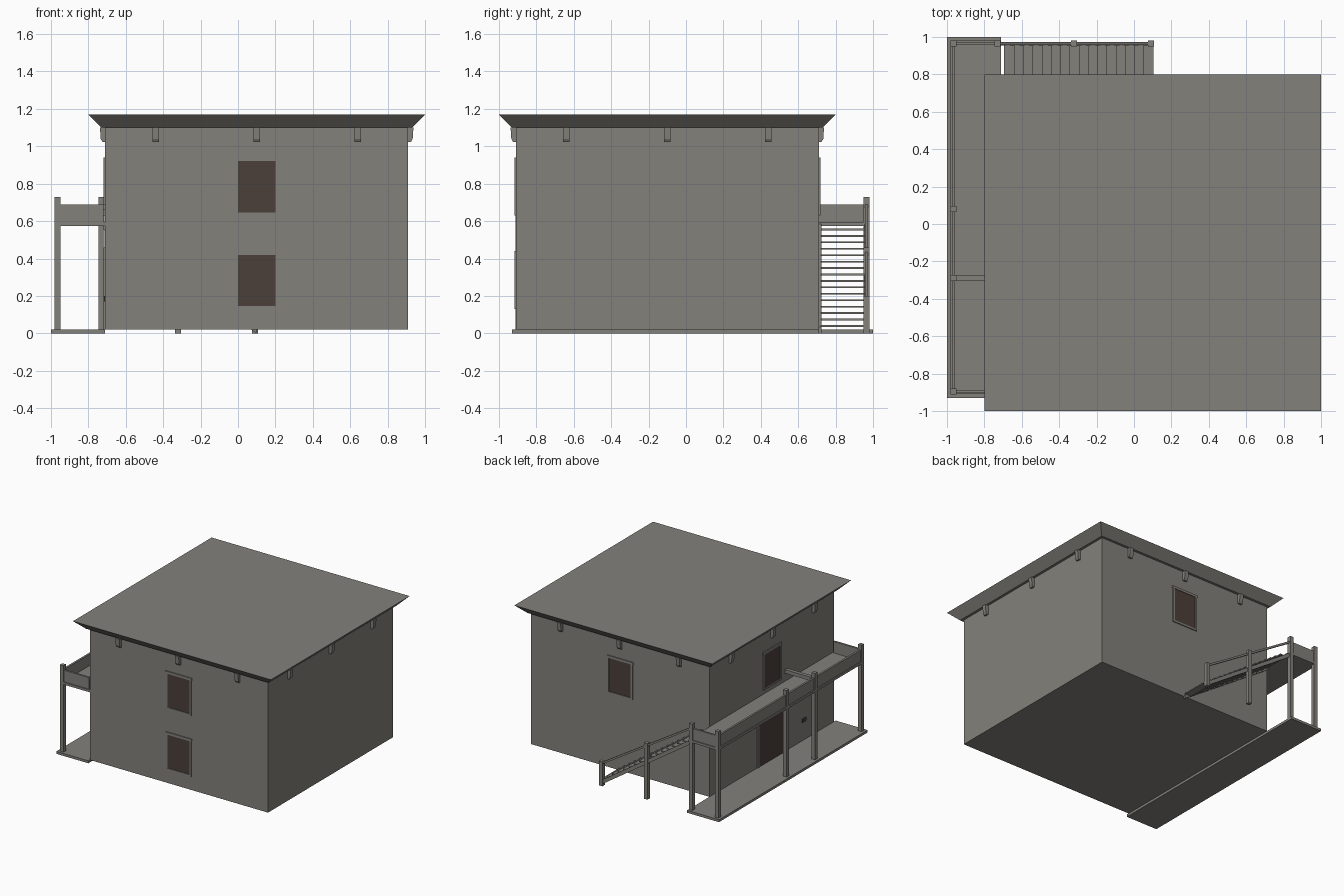
import bpy, bmesh, math
from mathutils import Vector

if "Cube" in bpy.data.objects:
    bpy.data.objects.remove(bpy.data.objects["Cube"])


def mat(name, c):
    m = bpy.data.materials.new(name)
    m.diffuse_color = (*c, 1)
    m.use_nodes = True
    m.node_tree.nodes["Principled BSDF"].inputs["Base Color"].default_value = m.diffuse_color
    return m


GREY = mat("weathered grey", (0.225, 0.218, 0.198))
BROWN = mat("dark brown", (0.072, 0.050, 0.042))


def finish(name, bm, m):
    bmesh.ops.recalc_face_normals(bm, faces=bm.faces)
    me = bpy.data.meshes.new(name)
    bm.to_mesh(me)
    bm.free()
    me.materials.append(m)
    ob = bpy.data.objects.new(name, me)
    bpy.context.collection.objects.link(ob)
    return ob


def box(name, x, y, z, m=GREY):
    """Box from (min, max) pairs."""
    bm = bmesh.new()
    bmesh.ops.create_cube(bm, size=1)
    for v in bm.verts:
        v.co = Vector(r[0] + (c + 0.5) * (r[1] - r[0]) for c, r in zip(v.co, (x, y, z)))
    return finish(name, bm, m)


def prism(name, pts, to3d, lo, hi, m=GREY):
    """Extrude a 2D outline; to3d maps (u, v, w) to space."""
    bm = bmesh.new()
    a = [bm.verts.new(to3d(u, v, lo)) for u, v in pts]
    b = [bm.verts.new(to3d(u, v, hi)) for u, v in pts]
    bm.faces.new(a)
    bm.faces.new(b)
    for i in range(len(a)):
        j = (i + 1) % len(a)
        bm.faces.new((a[i], a[j], b[j], b[i]))
    return finish(name, bm, m)


CX, CY, H = 0.10, -0.10, 0.81     # house centre and half width

# House body
box("house_walls", (CX - H, CX + H), (CY - H, CY + H), (0.02, 1.10))

# Flat roof with flared edge
roof = box("roof", (CX - 0.9, CX + 0.9), (CY - 0.9, CY + 0.9), (1.10, 1.17))
for v in roof.data.vertices:
    if v.co.z < 1.12:
        v.co.x = CX + (v.co.x - CX) * 0.83 / 0.9
        v.co.y = CY + (v.co.y - CY) * 0.83 / 0.9


def wall_map(angle):
    """u along the wall, v up, w outward; angle 0 is the front wall."""
    c, s = math.cos(angle), math.sin(angle)

    def f(u, v, w):
        x, y = u, -(H + w)
        return (CX + c * x - s * y, CY + s * x + c * y, v)
    return f


def wall_box(name, f, u, v, w, m=GREY):
    return prism(name, [(u[0], v[0]), (u[1], v[0]), (u[1], v[1]), (u[0], v[1])], f, *w, m)


FRONT, RIGHT, BACK, LEFT = [wall_map(i * math.pi / 2) for i in range(4)]

# Roof brackets, three to each wall, with a rounded foot
for f in (FRONT, RIGHT, BACK, LEFT):
    for u in (-0.54, 0.0, 0.54):
        prism("roof_bracket", [(0, 1.10), (0.028, 1.10), (0.024, 1.04), (0.014, 1.022), (0, 1.022)],
              lambda a, b, w, f=f, u=u: f(u + w, b, a), -0.017, 0.017)


# Windows: pane, side trims, sill and lintel
def window(f, z):
    wall_box("window_pane", f, (-0.10, 0.10), (z, z + 0.275), (-0.002, 0.003), BROWN)
    for s in (-1, 1):
        u = sorted((s * 0.10, s * 0.116))
        wall_box("window_side_trim", f, u, (z - 0.015, z + 0.285), (-0.002, 0.008))
    wall_box("window_sill", f, (-0.116, 0.116), (z - 0.015, z), (-0.002, 0.008))
    wall_box("window_lintel", f, (-0.12, 0.12), (z + 0.275, z + 0.295), (-0.002, 0.008))


window(FRONT, 0.645)
window(FRONT, 0.145)
window(BACK, 0.645)
window(LEFT, 0.645)

# Ground floor door on the left wall
wall_box("door", LEFT, (-0.17, 0.16), (0.02, 0.44), (-0.002, 0.004), BROWN)
for u in ((-0.19, -0.17), (0.16, 0.18)):
    wall_box("door_side_trim", LEFT, u, (0.02, 0.46), (-0.002, 0.009))
wall_box("door_lintel", LEFT, (-0.17, 0.16), (0.44, 0.46), (-0.002, 0.009))
wall_box("wall_plate", LEFT, (0.39, 0.44), (0.17, 0.20), (-0.002, 0.006), BROWN)

# Porch slab and balcony deck
box("porch_slab", (-1.0, -0.71), (-0.93, 1.0), (0, 0.02))
box("balcony_deck", (-0.98, -0.71), (-0.91, 0.98), (0.575, 0.595))


# Posts
def post(name, x, y, z):
    box(name, (x - 0.016, x + 0.016), (y - 0.016, y + 0.016), (0, z))


for x, y in ((-0.965, 0.965), (-0.965, 0.08), (-0.965, -0.29), (-0.965, -0.895), (-0.73, 0.965)):
    post("balcony_post", x, y, 0.73)
post("stair_post", -0.32, 0.965, 0.46)
post("stair_post", 0.09, 0.965, 0.20)

# Balcony parapets and cross rail
box("side_parapet", (-0.973, -0.957), (-0.895, 0.965), (0.58, 0.69))
for y in (-0.895, 0.965):
    box("end_parapet", (-0.965, -0.72), (y - 0.008, y + 0.008), (0.58, 0.69))
box("cross_rail", (-0.965, -0.71), (-0.302, -0.272), (0.66, 0.69))

# Stairs: open treads, two stringers and a handrail
N = 16
for i in range(N):
    x = 0.075 - i * 0.79 / N
    z = 0.035 + i * 0.55 / N
    box("stair_tread", (x - 0.03, x + 0.028), (0.722, 0.955), (z, z + 0.009))


def slope(name, z0, z1, h, y0, y1):
    prism(name, [(0.10, z0), (0.10, z0 + h), (-0.72, z1 + h), (-0.72, z1)],
          lambda u, v, w: (u, w, v), y0, y1)


slope("inner_stringer", 0.0, 0.555, 0.035, 0.708, 0.724)
slope("outer_stringer", 0.0, 0.555, 0.035, 0.955, 0.970)
slope("handrail", 0.165, 0.675, 0.018, 0.957, 0.973)
